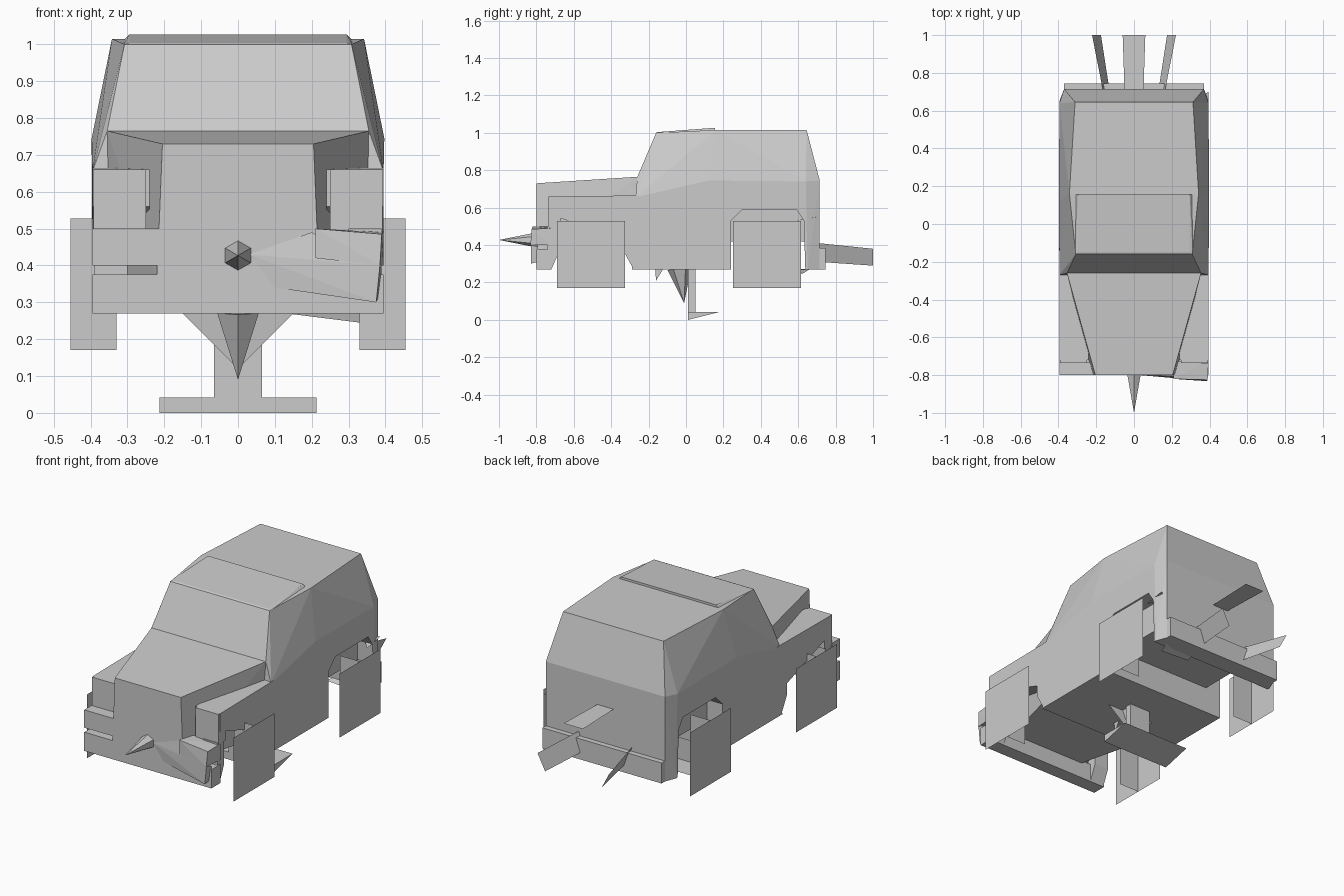
import bpy, bmesh, math
from mathutils import Matrix, Vector

if "Cube" in bpy.data.objects:
    bpy.data.objects.remove(bpy.data.objects["Cube"])

grey = bpy.data.materials.new("plain_grey")
grey.diffuse_color = (0.6, 0.6, 0.6, 1)
grey.use_nodes = True
grey.node_tree.nodes["Principled BSDF"].inputs["Base Color"].default_value = grey.diffuse_color


def finish(name, bm):
    mesh = bpy.data.meshes.new(name)
    bm.to_mesh(mesh)
    bm.free()
    mesh.materials.append(grey)
    ob = bpy.data.objects.new(name, mesh)
    bpy.context.collection.objects.link(ob)
    return ob


def hull(name, pts, sym=False):
    """Solid convex shape through the points, optionally mirrored in x."""
    bm = bmesh.new()
    pts = list(pts) + ([(-x, y, z) for x, y, z in pts] if sym else [])
    vs = [bm.verts.new(p) for p in pts]
    res = bmesh.ops.convex_hull(bm, input=vs)
    junk = {v for v in res["geom_interior"] + res["geom_unused"]
            if isinstance(v, bmesh.types.BMVert)}
    bmesh.ops.delete(bm, geom=list(junk), context='VERTS')
    bmesh.ops.dissolve_limit(bm, angle_limit=0.01, verts=bm.verts, edges=bm.edges)
    bmesh.ops.recalc_face_normals(bm, faces=bm.faces)
    return finish(name, bm)


def box(name, x, y, z):
    return hull(name, [(a, b, c) for a in x for b in y for c in z])


def plate(name, pts):
    bm = bmesh.new()
    bm.faces.new([bm.verts.new(p) for p in pts])
    return finish(name, bm)


def cone(name, base, tip, radius, sides=6):
    base, tip = Vector(base), Vector(tip)
    bm = bmesh.new()
    rot = (tip - base).to_track_quat('Z', 'Y').to_matrix().to_4x4()
    mat = Matrix.Translation((base + tip) / 2) @ rot
    bmesh.ops.create_cone(bm, cap_ends=True, segments=sides, radius1=radius,
                          radius2=0, depth=(tip - base).length, matrix=mat)
    return finish(name, bm)


def carve(ob, cut):
    """Cut one solid out of another and drop the cutter."""
    mod = ob.modifiers.new("cut", 'BOOLEAN')
    mod.operation, mod.object, mod.solver = 'DIFFERENCE', cut, 'EXACT'
    bpy.context.view_layer.objects.active = ob
    bpy.ops.object.modifier_apply(modifier=mod.name)
    bpy.data.objects.remove(cut)


# cabin shell with sloped windscreen, roof and tail
cabin = hull("cabin", [
    (.395, -.29, .27), (.395, .65, .27), (.37, .715, .27),
    (.395, -.27, .655), (.397, .12, .745), (.395, .64, .74), (.37, .715, .745),
    (.355, -.26, .765), (.308, -.16, 1.0), (.342, .16, 1.015), (.312, .645, 1.015)], True)

# rear wheel wells, and the raised floor between them
for s in (-1, 1):
    carve(cabin, hull("well_cutter", [(s * x, y, z) for x in (.3, .5) for y, z in
                                      ((.24, .2), (.24, .53), (.3, .59), (.59, .59), (.63, .53), (.64, .2))]))
carve(cabin, box("floor_cutter", (-.32, .32), (.24, .64), (.2, .42)))

# sun visor panel on the roof
hull("roof_panel", [(.31, -.16, 1.0), (.295, -.15, 1.004), (.295, .155, 1.027), (.31, .155, 1.012)], True)

# tapered bonnet and engine block
hull("bonnet", [(.205, -.80, .73), (.22, -.80, .36), (.355, -.26, .765), (.355, -.26, .36)], True)

# front bumper bars
box("bumper_lower", (-.395, .395), (-.80, -.72), (.27, .375))
box("bumper_centre", (-.22, .22), (-.80, -.73), (.37, .50))
box("bumper_upper_left", (-.395, -.21), (-.80, -.73), (.40, .50))
hull("bumper_upper_right", [(.21, -.82, .42), (.21, -.82, .50), (.21, -.73, .42), (.21, -.73, .50),
                            (.385, -.832, .40), (.39, -.825, .485), (.395, -.72, .40), (.395, -.72, .49)])

# crumpled sheet on the right of the bumper
hull("bent_bumper_sheet", [(.03, -.80, .43), (.1, -.80, .34), (.20, -.805, .49), (.21, -.81, .42),
                           (.375, -.83, .30), (.385, -.83, .40), (.38, -.79, .31), (.39, -.79, .39)])

for s in (-1, 1):
    side = "left" if s < 0 else "right"
    # front fender and lamp housing
    hull("fender_" + side, [(s * x, y, z) for x in (.24, .395) for y, z in
                            ((-.72, .66), (-.72, .56), (-.66, .55), (-.36, .55), (-.25, .40), (-.25, .665))])
    box("lamp_housing_" + side, (s * .25, s * .392), (-.735, -.67), (.49, .66))
    hull("fender_tail_" + side, [(s * x, y, z) for x in (.3, .395) for y, z in
                                 ((-.28, .27), (-.33, .36), (-.34, .56), (-.25, .60), (-.25, .27))])
    hull("fender_front_" + side, [(s * x, y, z) for x in (.3, .39) for y, z in
                                  ((-.74, .27), (-.72, .27), (-.68, .36), (-.68, .5), (-.74, .5))])

    # wheels: outer card plus a cross card behind it
    for end, y in (("front", -.508), ("rear", .433)):
        o, i, r, lo, hi = s * .455, s * .33, .182, .17, .528
        plate(f"wheel_card_{end}_{side}", [(o, y - s * r, lo), (o, y + s * r, lo),
                                           (o, y + s * r, hi), (o, y - s * r, hi)])
        plate(f"wheel_cross_{end}_{side}", [(i, y, lo), (o, y, lo), (o, y, hi), (i, y, hi)])

    # tilted tail fins
    plate("tail_fin_" + side, [(s * .165, .71, .41), (s * .222, 1.0, .38),
                               (s * .175, 1.0, .29), (s * .13, .71, .31)])

# level tail fin and rear bumper
plate("tail_fin_centre", [(-.05, .70, .59), (.05, .70, .59), (.06, 1.0, .59), (-.06, 1.0, .59)])
box("rear_bumper", (-.37, .37), (.70, .745), (.27, .385))
plate("loose_strip", [(.13, .60, .27), (.33, .62, .245), (.33, .66, .27), (.14, .66, .275)])
plate("side_shard", [(.395, .58, .53), (.32, .66, .54), (.395, .70, .55)])

# spike on the nose
cone("nose_spike", (0, -.79, .427), (0, -1.0, .427), .042)

# underside: spike, gusset, small fin, post and foot
cone("under_spike", (0, -.035, .275), (0, -.01, .09), .065)
plate("gusset", [(-.155, -.03, .275), (.155, -.03, .275), (0, -.01, .12)])
plate("small_fin", [(0, -.165, .275), (0, -.16, .21), (0, -.12, .275)])
box("post", (-.065, .065), (.01, .05), (.03, .275))
hull("foot", [(.213, .01, 0), (.213, .01, .042), (.213, .18, .042)], True)
